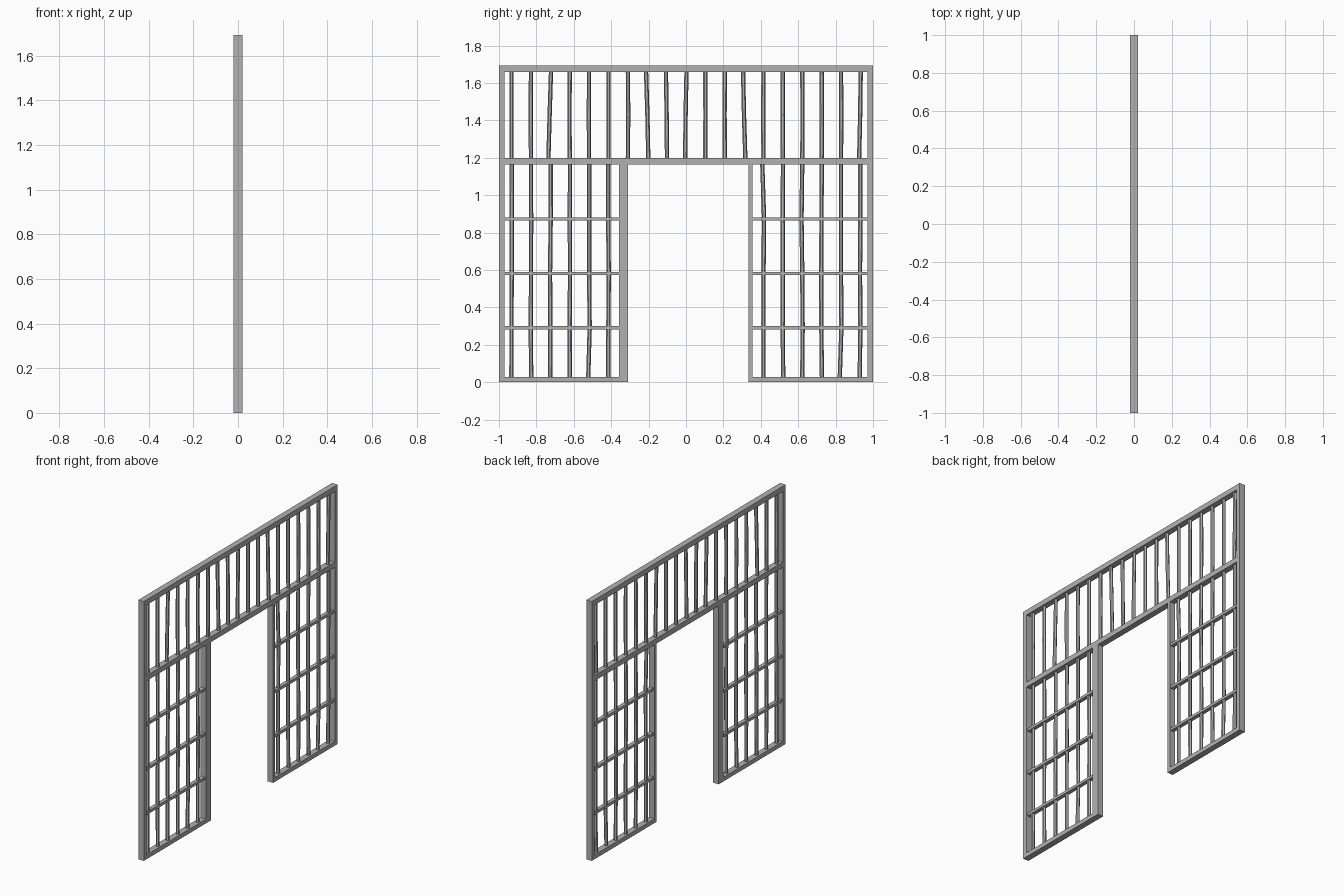
import bpy, bmesh, random
from math import cos, sin, tau
from mathutils import Vector

random.seed(4)
if "Cube" in bpy.data.objects:
    bpy.data.objects.remove(bpy.data.objects["Cube"])

steel = bpy.data.materials.new("grey_steel")
GREY = (0.44, 0.44, 0.44, 1)
steel.use_nodes = True
steel.diffuse_color = GREY
steel.node_tree.nodes["Principled BSDF"].inputs["Base Color"].default_value = GREY


def finish(name, bm):
    mesh = bpy.data.meshes.new(name)
    bm.to_mesh(mesh)
    bm.free()
    mesh.materials.append(steel)
    obj = bpy.data.objects.new(name, mesh)
    bpy.context.collection.objects.link(obj)


def beam(name, y0, y1, z0, z1, depth=0.04):
    bm = bmesh.new()
    bmesh.ops.create_cube(bm, size=1)
    for v in bm.verts:
        v.co = Vector((v.co.x * depth,
                       (y0 + y1) / 2 + v.co.y * (y1 - y0),
                       (z0 + z1) / 2 + v.co.z * (z1 - z0)))
    finish(name, bm)


def bar(name, points, radius=0.0115, sides=6):
    """Upright six-sided bar through (y, z) points."""
    bm = bmesh.new()
    rings = []
    for y, z in points:
        rings.append([bm.verts.new((radius * cos(tau * (k + .5) / sides),
                                    y + radius * sin(tau * (k + .5) / sides), z))
                      for k in range(sides)])
    for low, high in zip(rings, rings[1:]):
        for k in range(sides):
            n = (k + 1) % sides
            bm.faces.new((low[k], low[n], high[n], high[k]))
    bm.faces.new(rings[0][::-1])
    bm.faces.new(rings[-1])
    finish(name, bm)


# Outer frame
TOP, LINTEL, INNER = 1.693, 1.164, 0.97
beam("right_post", -1, -INNER, 0, TOP)
beam("left_post", INNER, 1, 0, TOP)
beam("top_rail", -INNER, INNER, 1.659, TOP)
beam("middle_rail", -INNER, INNER, LINTEL, 1.198)

# Door posts and the panel rails beside the opening
beam("door_post_wide", -0.359, -0.309, 0, LINTEL)
beam("door_post_narrow", 0.334, 0.355, 0, LINTEL)
CROSS = (0.292, 0.581, 0.873)
for side, y0, y1 in (("front", -INNER, -0.359), ("back", 0.355, INNER)):
    beam(side + "_bottom_rail", y0, y1, 0, 0.028)
    for i, z in enumerate(CROSS):
        beam(f"{side}_cross_bar_{i + 1}", y0, y1, z - 0.009, z + 0.009, 0.026)

# Bent bars: sideways shift at (bottom, top) for the upper row
STEP = 0.1036
LEAN = {-7: (-.011, .004), -2: (.006, -.007), -1: (.002, -.004),
        0: (-.005, .003), 3: (.007, -.006), 9: (-.007, .002)}
for i in range(-9, 10):
    low, high = LEAN.get(i, (0, 0))
    y = i * STEP
    middle = (low + high) / 2 + random.uniform(-.002, .002)
    bar(f"upper_bar_{i + 10}", [(y + low, 1.18), (y + middle, 1.43), (y + high, 1.68)])

# Lower bars, kinked where they pass the cross bars
KINK = {4: (0, 0, 0, .003, -.007), -5: (-.005, .003, 0, 0, 0), 8: (-.007, .002, 0, 0, 0),
        6: (0, .002, 0, -.004, 0), 9: (-.004, 0, -.002, 0, 0)}
LEVELS = (0.014,) + CROSS + (1.18,)
for i in [*range(-9, -3), *range(4, 10)]:
    shifts = KINK.get(i, [random.uniform(-.002, .002) for _ in LEVELS])
    bar(f"lower_bar_{i + 10}", [(i * STEP + s, z) for s, z in zip(shifts, LEVELS)])
